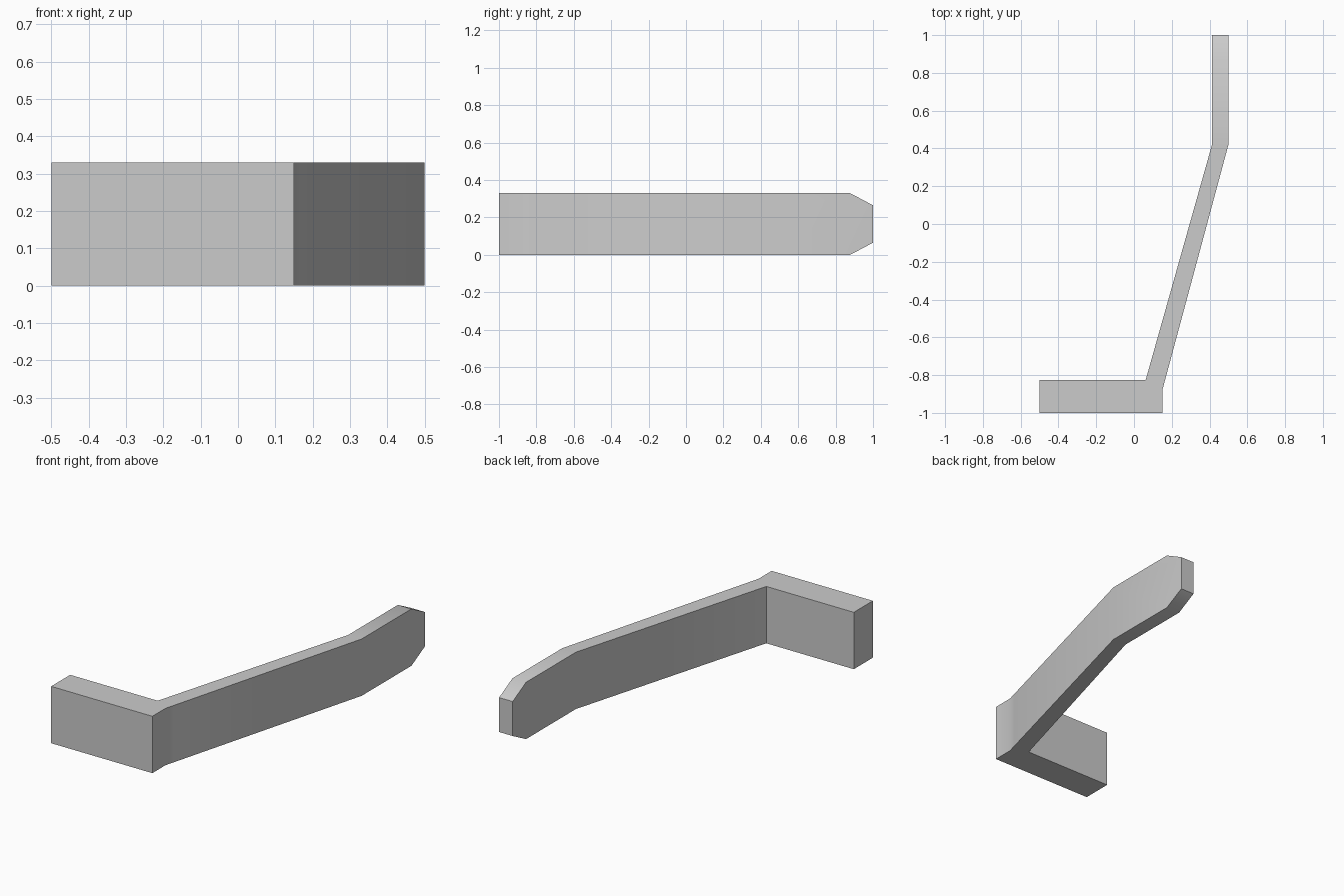
import bpy
import bmesh
import math

cube = bpy.data.objects.get("Cube")
if cube:
    bpy.data.objects.remove(cube, do_unlink=True)

HEIGHT = 0.33

# Plain grey material
grey = bpy.data.materials.new("plain_grey")
grey.use_nodes = True
colour = (0.6, 0.6, 0.6, 1.0)
grey.diffuse_color = colour
grey.node_tree.nodes["Principled BSDF"].inputs["Base Color"].default_value = colour

# Plan outline: thick foot, slanted arm, straight tip
outline = [(-0.5, -1), (0.15, -1), (0.15, -0.88), (0.5, 0.42), (0.5, 1),
           (0.413, 1), (0.413, 0.42), (0.062, -0.825), (-0.5, -0.825)]

bm = bmesh.new()
base = bm.faces.new([bm.verts.new((x, y, 0)) for x, y in outline])
top = bmesh.ops.extrude_face_region(bm, geom=[base])["geom"]
bmesh.ops.translate(bm, vec=(0, 0, HEIGHT),
                    verts=[v for v in top if isinstance(v, bmesh.types.BMVert)])


def slice_all(point, normal, trim=False):
    """Cut the body with a plane; when trimming, drop the outside and cap it."""
    geom = bm.verts[:] + bm.edges[:] + bm.faces[:]
    bmesh.ops.bisect_plane(bm, geom=geom, dist=0.0001, plane_co=point,
                           plane_no=normal, clear_outer=trim)
    if trim:
        open_edges = [e for e in bm.edges if e.is_boundary]
        bmesh.ops.holes_fill(bm, edges=open_edges, sides=0)


# Clean edge loops at the bends
for y in (-0.825, 0.42):
    slice_all((0, y, 0), (0, 1, 0))

# Sloped corners above and below the tip
slice_all((0, 0.877, HEIGHT), (0, 0.065, 0.123), trim=True)
slice_all((0, 0.877, 0), (0, 0.065, -0.123), trim=True)

bmesh.ops.recalc_face_normals(bm, faces=bm.faces[:])
mesh = bpy.data.meshes.new("bent_bracket")
bm.to_mesh(mesh)
bm.free()
mesh.materials.append(grey)

bracket = bpy.data.objects.new("bent_bracket", mesh)
bpy.context.collection.objects.link(bracket)
bpy.ops.object.select_all(action='DESELECT')
bracket.select_set(True)
bpy.context.view_layer.objects.active = bracket
bpy.ops.object.shade_smooth_by_angle(angle=math.radians(30))
